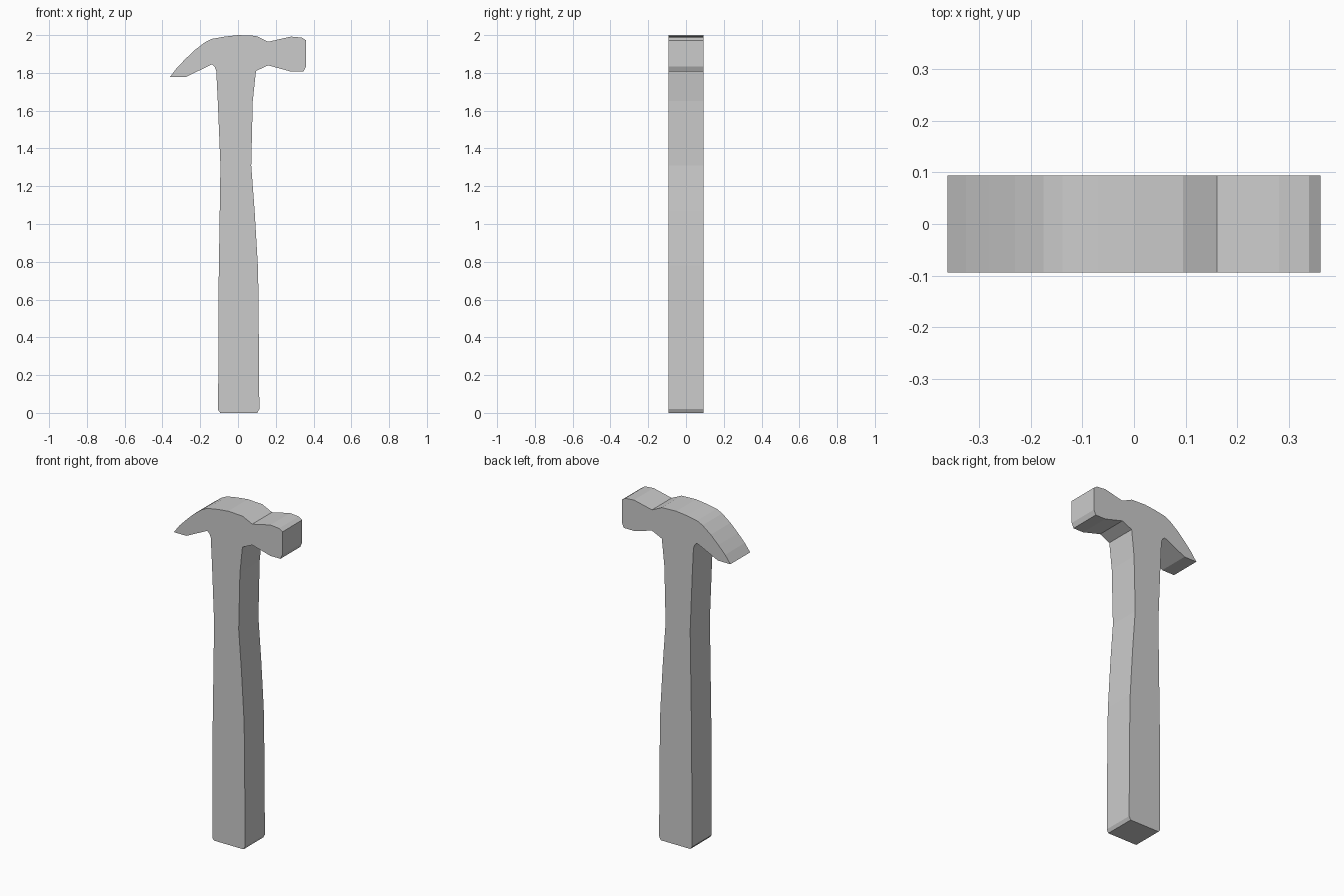
import bpy, bmesh

if "Cube" in bpy.data.objects:
    bpy.data.objects.remove(bpy.data.objects["Cube"])

HALF_DEPTH = 0.0935

# Front outline, clockwise, as (x, z)
claw = [(-0.138, 1.845), (-0.277, 1.778), (-0.36, 1.778), (-0.325, 1.825),
        (-0.28, 1.872), (-0.23, 1.92), (-0.175, 1.962), (-0.138, 1.98)]
crown = [(-0.07, 1.992), (0.0, 2.0), (0.095, 1.996), (0.16, 1.965)]
striking_face = [(0.28, 1.992), (0.338, 1.987), (0.36, 1.972),
                 (0.36, 1.835), (0.347, 1.807), (0.28, 1.807), (0.16, 1.84)]
handle_right = [(0.095, 1.81), (0.078, 1.65), (0.07, 1.31), (0.088, 1.07),
                (0.105, 0.78), (0.108, 0.65), (0.113, 0.02), (0.102, 0.0)]
handle_left = [(-0.094, 0.0), (-0.105, 0.015), (-0.103, 0.65),
               (-0.093, 1.31), (-0.107, 1.65), (-0.115, 1.81), (-0.123, 1.83)]


def extruded_profile(name, outline, half_depth):
    """Fill an outline in the xz plane and extrude it through y."""
    bm = bmesh.new()
    face = bm.faces.new([bm.verts.new((x, -half_depth, z)) for x, z in outline])
    extruded = bmesh.ops.extrude_face_region(bm, geom=[face], use_keep_orig=True)
    moved = [v for v in extruded["geom"] if isinstance(v, bmesh.types.BMVert)]
    bmesh.ops.translate(bm, verts=moved, vec=(0, 2 * half_depth, 0))
    bmesh.ops.recalc_face_normals(bm, faces=bm.faces)
    # Triangulate the concave sides
    sides = [f for f in bm.faces if len(f.verts) > 4]
    bmesh.ops.triangulate(bm, faces=sides)
    mesh = bpy.data.meshes.new(name)
    bm.to_mesh(mesh)
    bm.free()
    obj = bpy.data.objects.new(name, mesh)
    bpy.context.collection.objects.link(obj)
    return obj


# Head and handle are one continuous solid
extruded_profile("claw_hammer",
                 claw + crown + striking_face + handle_right + handle_left,
                 HALF_DEPTH)
